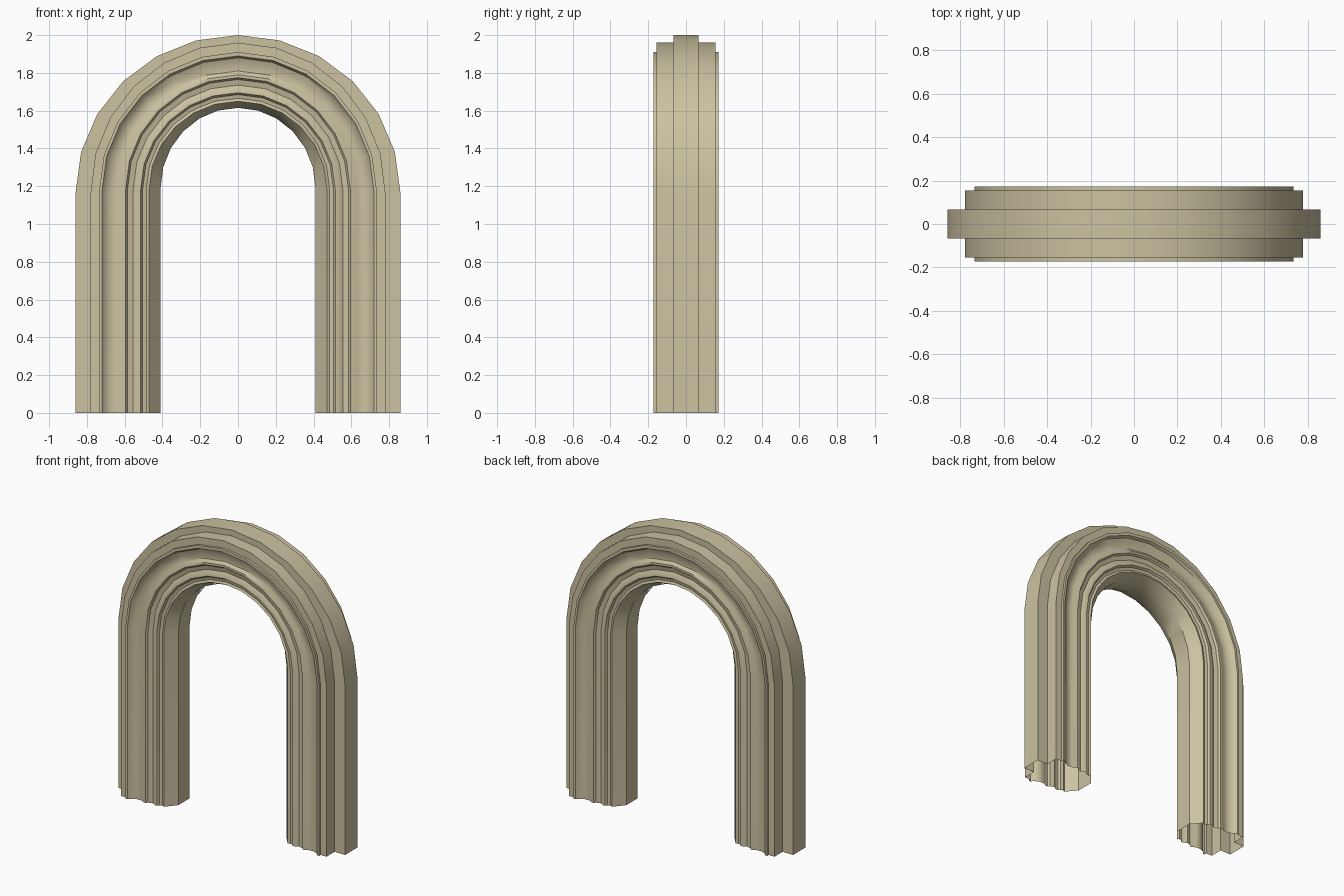
import bpy, bmesh, math

if "Cube" in bpy.data.objects:
    bpy.data.objects.remove(bpy.data.objects["Cube"])

STEPS = 12      # segments around the arch

# Half moulding section, outer edge to inner edge: (leg x, depth y, crown z)
half = [
    (0.86, 0.067, 2.00), (0.78, 0.067, 1.96), (0.78, 0.155, 1.96),
    (0.735, 0.155, 1.91), (0.735, 0.172, 1.91), (0.72, 0.172, 1.89),
    (0.705, 0.152, 1.88), (0.67, 0.137, 1.845), (0.635, 0.137, 1.81),
    (0.61, 0.152, 1.79), (0.595, 0.152, 1.775), (0.585, 0.138, 1.765),
    (0.555, 0.13, 1.735), (0.53, 0.145, 1.705), (0.515, 0.145, 1.695),
    (0.505, 0.13, 1.685), (0.485, 0.125, 1.665), (0.47, 0.132, 1.65),
    (0.41, 0.062, 1.615),
]
# Mirror front to back
section = half + [(x, -y, z) for x, y, z in reversed(half)]

stone = bpy.data.materials.new("pale sandstone")
stone.diffuse_color = (0.60, 0.54, 0.355, 1)
stone.use_nodes = True
stone.node_tree.nodes["Principled BSDF"].inputs["Base Color"].default_value = stone.diffuse_color

bm = bmesh.new()


def spring(x):
    """Height where the leg turns into the arch; a little lower outside."""
    return 1.19 - 0.055 * (x - 0.41)


def ring(place):
    return [bm.verts.new(place(*p)) for p in section]


# Right foot, semicircular sweep, left foot
rings = [ring(lambda x, y, z: (x, y, 0))]
for i in range(STEPS + 1):
    a = math.pi * i / STEPS
    rings.append(ring(lambda x, y, z: (
        x * math.cos(a), y, spring(x) + (z - spring(x)) * math.sin(a))))
rings.append(ring(lambda x, y, z: (-x, y, 0)))

# Skin between the rings; the feet stay open and hollow
n = len(section)
for r0, r1 in zip(rings, rings[1:]):
    for j in range(n):
        k = (j + 1) % n
        bm.faces.new((r0[j], r0[k], r1[k], r1[j]))
bmesh.ops.recalc_face_normals(bm, faces=bm.faces)

mesh = bpy.data.meshes.new("moulded_arch")
bm.to_mesh(mesh)
bm.free()
mesh.materials.append(stone)
arch = bpy.data.objects.new("moulded_arch", mesh)
bpy.context.collection.objects.link(arch)

# Smooth along the sweep, sharp on the moulding edges
bpy.context.view_layer.objects.active = arch
arch.select_set(True)
bpy.ops.object.shade_smooth_by_angle(angle=math.radians(35))
